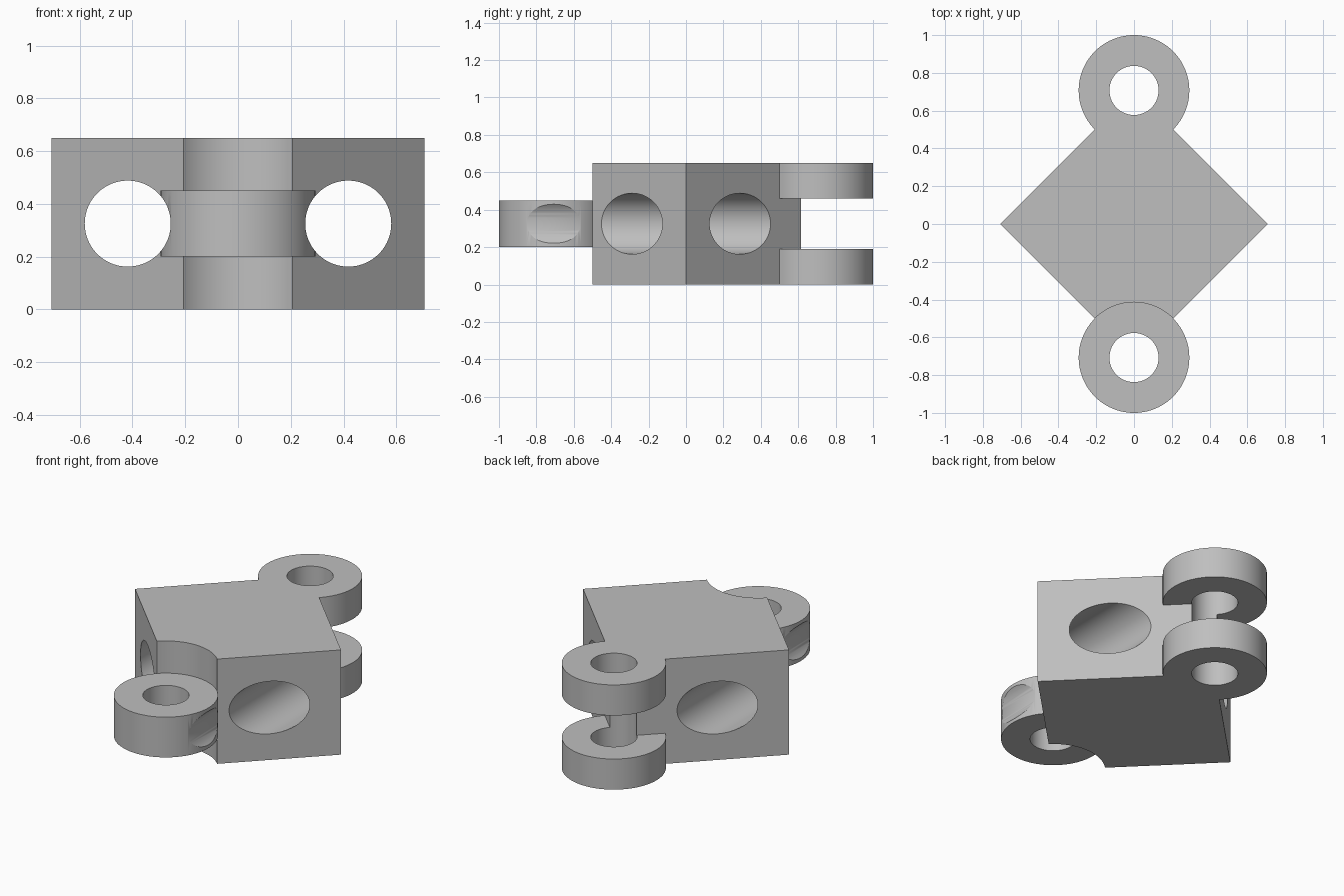
import bpy
import math

if "Cube" in bpy.data.objects:
    bpy.data.objects.remove(bpy.data.objects["Cube"], do_unlink=True)

HEIGHT = 0.65
CORNER = math.sqrt(0.5)      # half diagonal of the unit-square block
EYE_R = 1 - CORNER           # outer radius of the hinge eyes
PIN_R = 0.13
BORE_R = 0.163
BORE_X = 0.418

grey = bpy.data.materials.new("plain grey")
grey.use_nodes = True
colour = (0.52, 0.52, 0.52, 1)
grey.diffuse_color = colour
grey.node_tree.nodes["Principled BSDF"].inputs["Base Color"].default_value = colour


def cylinder(name, y, z0, z1, radius):
    """Upright cylinder on the centre line."""
    bpy.ops.mesh.primitive_cylinder_add(vertices=96, radius=radius, depth=z1 - z0,
                                        location=(0, y, (z0 + z1) / 2))
    obj = bpy.context.object
    obj.name = name
    return obj


def bore(x):
    """Long cutter running front to back."""
    bpy.ops.mesh.primitive_cylinder_add(vertices=96, radius=BORE_R, depth=3,
                                        location=(x, 0, HEIGHT / 2),
                                        rotation=(math.pi / 2, 0, 0))
    return bpy.context.object


def combine(target, tool, operation):
    mod = target.modifiers.new("combine", "BOOLEAN")
    mod.operation = operation
    mod.solver = "EXACT"
    mod.object = tool
    bpy.context.view_layer.objects.active = target
    bpy.ops.object.modifier_apply(modifier=mod.name)
    bpy.data.objects.remove(tool, do_unlink=True)


# Square block standing corner-on
bpy.ops.mesh.primitive_cube_add(size=1, location=(0, 0, HEIGHT / 2),
                                rotation=(0, 0, math.pi / 4))
block = bpy.context.object
block.name = "link_block"
block.scale = (1, 1, HEIGHT)
bpy.ops.object.transform_apply(location=False, rotation=True, scale=True)

# Rounded recess behind the front eye
combine(block, cylinder("recess", -CORNER, -0.2, 1, EYE_R), "DIFFERENCE")

# Rear pair of hinge lugs
for z0, z1 in ((0, 0.19), (0.46, HEIGHT)):
    combine(block, cylinder("rear_lug", CORNER, z0, z1, EYE_R), "UNION")

# Front hinge eye
eye = cylinder("front_eye", -CORNER, 0.2, 0.45, EYE_R)

# Pin holes and the two lengthwise bores
for part, y in ((block, CORNER), (eye, -CORNER)):
    combine(part, cylinder("pin_hole", y, -0.2, 1, PIN_R), "DIFFERENCE")
    for side in (-1, 1):
        combine(part, bore(side * BORE_X), "DIFFERENCE")

# Finish
for part in (block, eye):
    part.data.materials.clear()
    part.data.materials.append(grey)
    bpy.ops.object.select_all(action="DESELECT")
    part.select_set(True)
    bpy.context.view_layer.objects.active = part
    bpy.ops.object.shade_smooth_by_angle(angle=math.radians(30))
